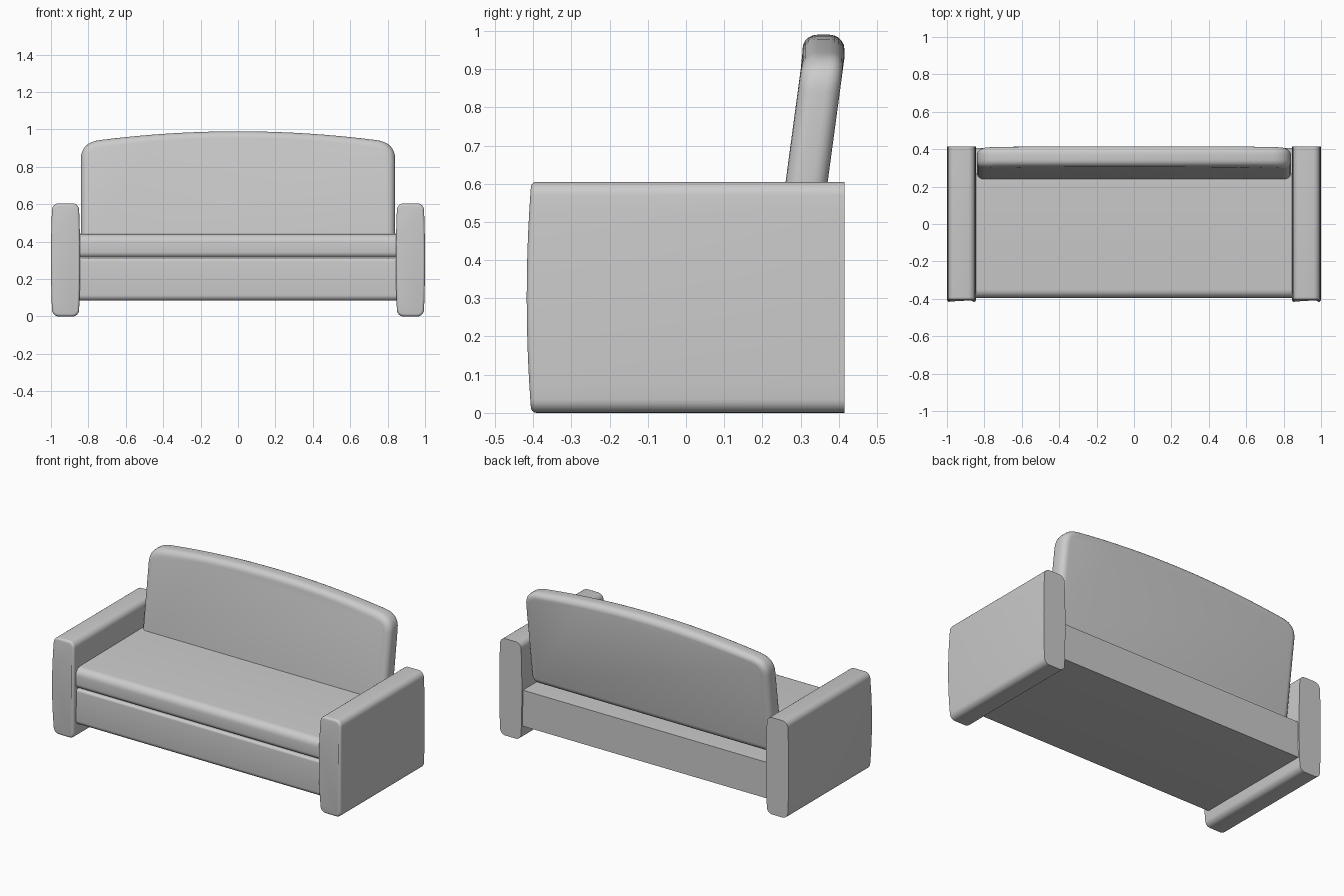
import bpy, bmesh
from math import sin, cos, pi, radians

if "Cube" in bpy.data.objects:
    bpy.data.objects.remove(bpy.data.objects["Cube"])


def loft(name, profile, rings, place):
    """Skin a counter-clockwise 2D profile through (depth, inset) rings and cap both ends."""
    bm = bmesh.new()
    n = len(profile)
    loops = []
    for depth, inset in rings:
        loop = []
        for i, (u, v) in enumerate(profile):
            (u0, v0), (u1, v1) = profile[i - 1], profile[(i + 1) % n]
            tu, tv = u1 - u0, v1 - v0
            length = (tu * tu + tv * tv) ** 0.5
            loop.append(bm.verts.new(place(u - tv / length * inset, v + tu / length * inset, depth)))
        loops.append(loop)
    for a, b in zip(loops, loops[1:]):
        for i in range(n):
            j = (i + 1) % n
            bm.faces.new((a[i], a[j], b[j], b[i]))
    bm.faces.new(loops[0][::-1])
    bm.faces.new(loops[-1])
    bmesh.ops.recalc_face_normals(bm, faces=bm.faces)
    mesh = bpy.data.meshes.new(name)
    bm.to_mesh(mesh)
    bm.free()
    ob = bpy.data.objects.new(name, mesh)
    bpy.context.collection.objects.link(ob)
    bpy.context.view_layer.objects.active = ob
    ob.select_set(True)
    bpy.ops.object.shade_smooth_by_angle(angle=radians(35))
    ob.select_set(False)
    return ob


def arc(cu, cv, r, start, segs=6):
    """Quarter circle, counter-clockwise from a start angle in degrees."""
    return [(cu + r * cos(radians(start) + pi / 2 * k / segs),
             cv + r * sin(radians(start) + pi / 2 * k / segs)) for k in range(segs + 1)]


def round_edge(depth, r, direction, segs=5):
    """Rings of a rounded rim, from the cap inwards."""
    return [(depth + direction * r * (1 - cos(pi / 2 * (k / segs))), r * (1 - sin(pi / 2 * k / segs)))
            for k in range(segs + 1)]


# Arms: softly bulging upright slabs, flat at the back
W, H, R = 0.071, 0.605, 0.035
levels = [R + (H - 2 * R) * k / 12 for k in range(1, 12)]
outline = (arc(W - R, R, R, 270) + [(W, z) for z in levels] + arc(W - R, H - R, R, 0)
           + arc(R - W, H - R, R, 90) + [(-W, z) for z in levels[::-1]] + arc(R - W, R, R, 180))


def belly(z):
    return 1 - ((z - H / 2) / (H / 2)) ** 2


outline = [(u + 0.007 * belly(z) * (1 if u > 0 else -1), z) for u, z in outline]
for side, label in ((-1, "left_arm"), (1, "right_arm")):
    loft(label, outline, round_edge(-0.405, 0.014, 1) + [(0.415, 0)],
         lambda u, v, d, s=side: (s * 0.922 + u, d - (0.012 * belly(v) if d < 0 else 0), v))

# Base and seat: side profiles swept across between the arms
span = [(-0.847, 0), (0.847, 0)]


def across(u, v, d):
    return (d, u, v)


base = (arc(-0.36, 0.115, 0.03, 180) + [(0.405, 0.085), (0.405, 0.31)]
        + arc(-0.375, 0.295, 0.015, 90))
loft("base", base, span, across)

seat = (arc(-0.365, 0.345, 0.03, 180) + [(0.27, 0.315), (0.27, 0.445)]
        + arc(-0.35, 0.395, 0.045, 90))
loft("seat", seat, span, across)

# Backrest: arched cushion with rounded rims, leaning backwards
BW, BR, T = 0.84, 0.038, 0.055
corner = []
for k in range(9):
    t = k / 8
    corner.append(((1 - t) ** 2 * BW + 2 * t * (1 - t) * BW + t * t * 0.74,
                   (1 - t) ** 2 * 0.84 + 2 * t * (1 - t) * 0.93 + t * t * 0.943))
top = [(x, 0.99 - 0.047 * (x / 0.74) ** 2) for x in [0.74 - 0.74 * k / 8 for k in range(1, 16)]]
back = (arc(BW - 0.045, 0.375, 0.045, 270) + corner + top
        + [(-x, z) for x, z in corner[::-1]] + arc(0.045 - BW, 0.375, 0.045, 180))
loft("backrest", back, round_edge(-T, BR, 1) + round_edge(T, BR, -1)[::-1],
     lambda u, v, d: (u, 0.316 + d + 0.135 * (min(v, 0.93) - 0.605), v))
